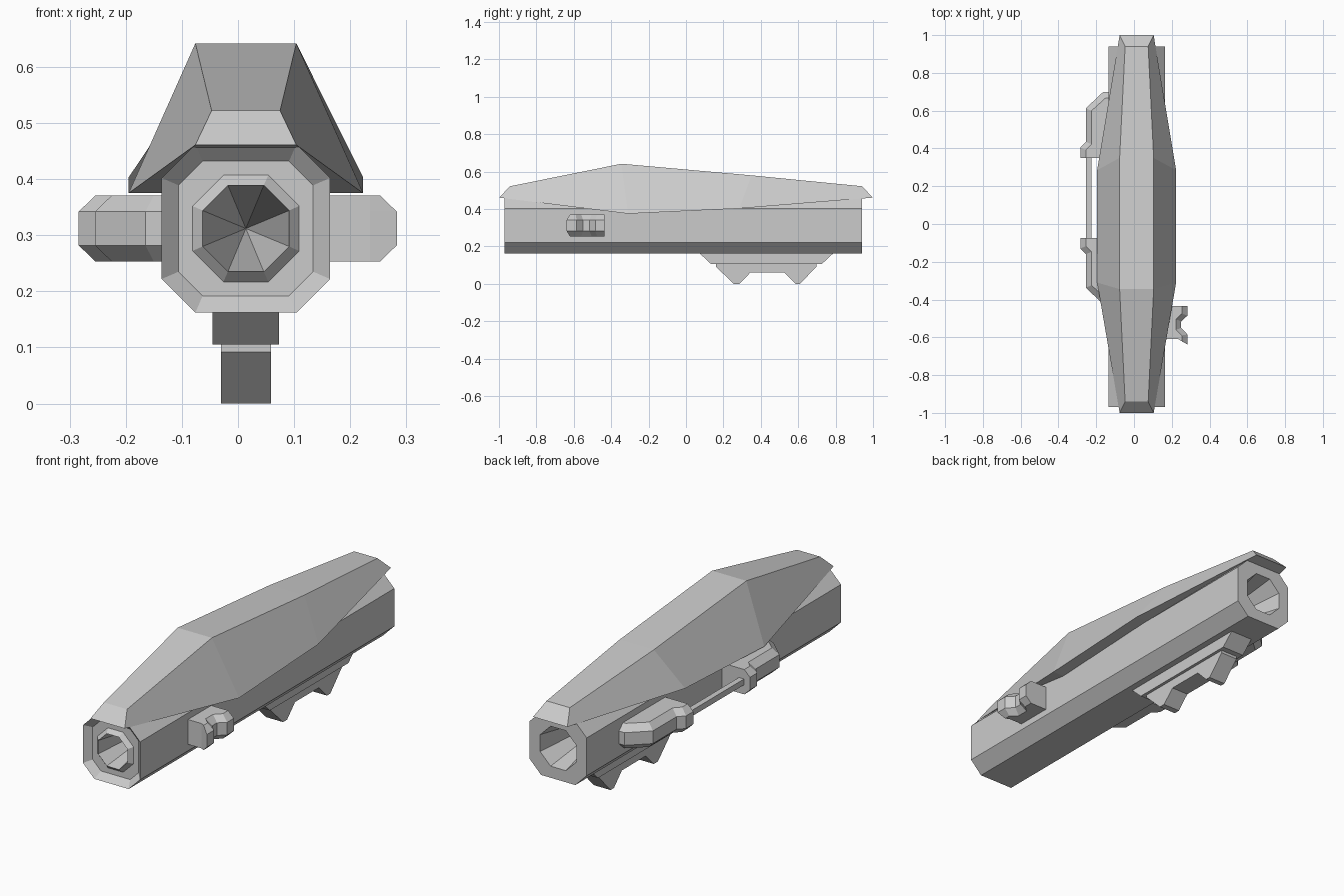
import bpy, bmesh

if "Cube" in bpy.data.objects:
    bpy.data.objects.remove(bpy.data.objects["Cube"])

CX, CZ = 0.014, 0.312   # axis of the tube


def loft(name, rings):
    """Skin a list of equal-length point rings; a one-point ring makes a tip."""
    bm = bmesh.new()
    vs = [[bm.verts.new(p) for p in r] for r in rings]
    n = max(len(r) for r in vs)
    for a, b in zip(vs, vs[1:]):
        for i in range(n):
            j = (i + 1) % n
            if len(a) == 1:
                bm.faces.new((a[0], b[i], b[j]))
            elif len(b) == 1:
                bm.faces.new((a[i], a[j], b[0]))
            else:
                bm.faces.new((a[i], a[j], b[j], b[i]))
    for r in (vs[0], vs[-1]):
        if len(r) > 2:
            bm.faces.new(r)
    bmesh.ops.recalc_face_normals(bm, faces=bm.faces)
    me = bpy.data.meshes.new(name)
    bm.to_mesh(me)
    bm.free()
    ob = bpy.data.objects.new(name, me)
    bpy.context.collection.objects.link(ob)
    return ob


def octagon(y, a, b):
    pts = [(a, b), (b, a), (-b, a), (-a, b), (-a, -b), (-b, -a), (b, -a), (a, -b)]
    return [(CX + x, y, CZ + z) for x, z in pts]


# Main tube: rear bore, outer skin, sunken front rim, raised muzzle ring, front bore
loft("tube", [
    [(CX, 0.45, CZ)],
    octagon(0.94, 0.095, 0.04),
    octagon(0.94, 0.15, 0.09),
    octagon(-0.97, 0.15, 0.09),
    octagon(-0.94, 0.12, 0.077),
    octagon(-0.94, 0.095, 0.04),
    octagon(-0.96, 0.077, 0.032),
    [(CX, -0.5, CZ)],
])

# Faceted top cover: (y, z, half width) along the ridge and the lower edge
ridge = [(-0.94, 0.522, 0.061), (-0.345, 0.642, 0.09), (0.35, 0.58, 0.09), (0.94, 0.522, 0.061)]
edge = [(-1.0, 0.461, 0.09), (-0.31, 0.375, 0.209), (0.285, 0.403, 0.209), (1.0, 0.461, 0.09)]
loft("top_cover", [
    [(CX - w, y, z), (CX + w, y, z), (CX + v, q, r), (CX - v, q, r)]
    for (y, z, w), (q, r, v) in zip(ridge, edge)])


def chamfered_block(name, full, inset):
    """Plan outline extruded in z, shrinking to the inset outline at top and bottom."""
    layers = [(-0.059, inset), (-0.03, full), (0.03, full), (0.059, inset)]
    return loft(name, [[(x, y, CZ + z) for x, y in o] for z, o in layers])


# Notched sight block on the right
chamfered_block(
    "side_sight",
    [(0.15, -0.435), (0.283, -0.435), (0.283, -0.485), (0.25, -0.515), (0.25, -0.55),
     (0.283, -0.585), (0.283, -0.638), (0.235, -0.61), (0.15, -0.61)],
    [(0.15, -0.435), (0.253, -0.435), (0.253, -0.475), (0.222, -0.505), (0.222, -0.56),
     (0.253, -0.59), (0.253, -0.62), (0.235, -0.61), (0.15, -0.61)])

# Two mirrored handle brackets on the left, joined by a thin rod
MID = 0.1375
full = [(-0.12, 0.56), (-0.165, 0.56), (-0.255, 0.475), (-0.255, 0.297),
        (-0.284, 0.267), (-0.284, 0.2125), (-0.12, 0.2125)]
inset = [(-0.12, 0.53), (-0.15, 0.53), (-0.225, 0.462), (-0.225, 0.285),
         (-0.254, 0.255), (-0.254, 0.2125), (-0.12, 0.2125)]
for name, s in (("rear_bracket", 1), ("front_bracket", -1)):
    chamfered_block(name, [(x, MID + s * y) for x, y in full],
                    [(x, MID + s * y) for x, y in inset])
loft("bracket_rod", [[(-0.253, y, 0.298), (-0.226, y, 0.298), (-0.226, y, 0.326), (-0.253, y, 0.326)]
                     for y in (-0.1, 0.375)])


def side_plate(name, half, profile):
    return loft(name, [[(CX + s * half, y, z) for y, z in profile] for s in (-1, 1)])


# Underside mount and two-footed grip
side_plate("under_rail", 0.059, [(0.06, 0.175), (0.135, 0.105), (0.725, 0.105), (0.8, 0.175)])
side_plate("foot_grip", 0.0445,
           [(0.16, 0.12), (0.16, 0.092), (0.255, 0), (0.285, 0), (0.345, 0.061),
            (0.525, 0.061), (0.585, 0), (0.61, 0), (0.697, 0.092), (0.697, 0.12)])
